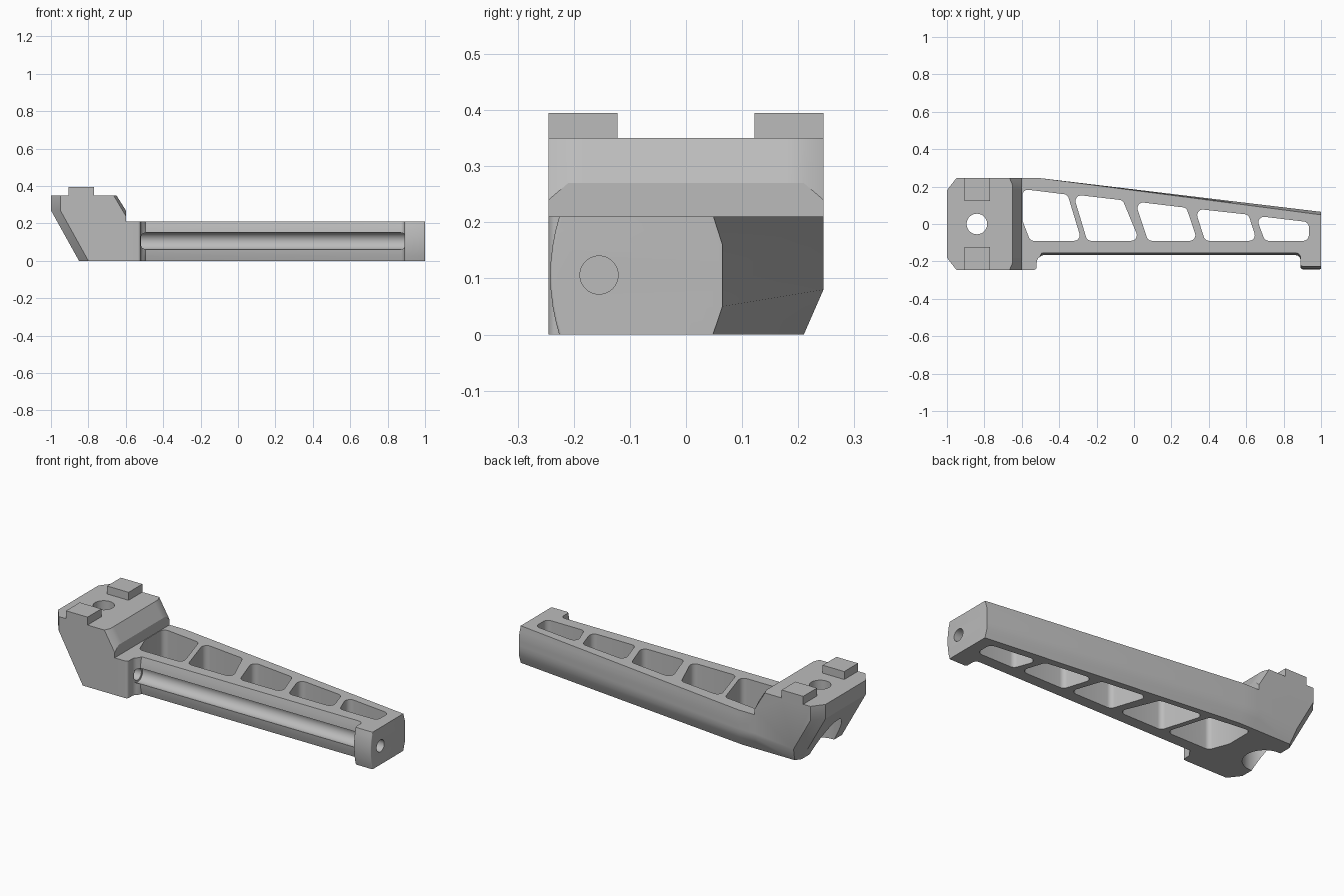
import bpy, bmesh, math
from mathutils import Vector

if "Cube" in bpy.data.objects:
    bpy.data.objects.remove(bpy.data.objects["Cube"], do_unlink=True)

metal = bpy.data.materials.new("matte grey metal")
metal.use_nodes = True
GREY = (0.5, 0.5, 0.5, 1)
metal.diffuse_color = GREY
metal.node_tree.nodes["Principled BSDF"].inputs["Base Color"].default_value = GREY


def loft(name, rings):
    """Solid through matching rings of points, capped at both ends."""
    bm = bmesh.new()
    loops = [[bm.verts.new(p) for p in ring] for ring in rings]
    for a, b in zip(loops, loops[1:]):
        for i in range(len(a)):
            j = (i + 1) % len(a)
            bm.faces.new((a[i], a[j], b[j], b[i]))
    bm.faces.new(loops[0])
    bm.faces.new(loops[-1])
    bmesh.ops.recalc_face_normals(bm, faces=bm.faces)
    mesh = bpy.data.meshes.new(name)
    bm.to_mesh(mesh)
    bm.free()
    mesh.materials.append(metal)
    obj = bpy.data.objects.new(name, mesh)
    bpy.context.collection.objects.link(obj)
    return obj


def rounded(corners, segments=6):
    """Outline from (x, y, radius) corners with each radius filleted."""
    out = []
    for i, (x, y, radius) in enumerate(corners):
        p = Vector((x, y))
        if radius == 0:
            out.append(p)
            continue
        u = (Vector(corners[i - 1][:2]) - p).normalized()
        v = (Vector(corners[(i + 1) % len(corners)][:2]) - p).normalized()
        half = u.angle(v) / 2
        centre = p + (u + v).normalized() * radius / math.sin(half)
        start = p + u * radius / math.tan(half) - centre
        end = p + v * radius / math.tan(half) - centre
        sweep = start.angle(end)
        for k in range(segments + 1):
            t = k / segments
            arc = start * math.sin((1 - t) * sweep) + end * math.sin(t * sweep)
            out.append(centre + arc / math.sin(sweep))
    return out


def prism(name, outline, z0, z1):
    return loft(name, [[(p[0], p[1], z) for p in outline] for z in (z0, z1)])


def box(name, x0, x1, y0, y1, z0, z1):
    return prism(name, [(x0, y0), (x1, y0), (x1, y1), (x0, y1)], z0, z1)


def rod(name, radius, start, end, sides=48):
    """Cylinder along x or z between two points."""
    along_x = start[0] != end[0]
    rings = []
    for c in (start, end):
        ring = []
        for k in range(sides):
            a = math.tau * k / sides
            s, t = radius * math.cos(a), radius * math.sin(a)
            ring.append((c[0], c[1] + s, c[2] + t) if along_x
                        else (c[0] + s, c[1] + t, c[2]))
        rings.append(ring)
    return loft(name, rings)


def combine(target, other, operation):
    mod = target.modifiers.new(other.name, "BOOLEAN")
    mod.operation, mod.solver, mod.object = operation, "EXACT", other
    bpy.context.view_layer.objects.active = target
    bpy.ops.object.modifier_apply(modifier=mod.name)
    bpy.data.objects.remove(other, do_unlink=True)


# Arm: tapered outline, with the front bowed and the back edges bevelled
outline = rounded([
    (-0.6, -0.245, 0), (-0.52, -0.245, 0.015), (-0.52, -0.17, 0.035),
    (0.89, -0.17, 0.025), (0.89, -0.242, 0.012), (1, -0.242, 0.005),
    (1, 0.065, 0), (-0.5, 0.245, 0), (-0.6, 0.245, 0)])
HEIGHT = 0.21


def arm_ring(z):
    ring = []
    for x, y in outline:
        taper = min(max((x + 0.5) / 1.5, 0), 1)
        if y > 0.05:
            low, depth = 0.08 - 0.03 * taper, 0.035 - 0.018 * taper
            y -= depth * max(0, 1 - z / low)
            y -= 0.016 * taper * max(0, (z - 0.16) / 0.05)
        elif x > -0.5:
            y += 0.016 * (2 * z / HEIGHT - 1) ** 2
        ring.append((x, y, z))
    return ring


body = loft("bracket_body", [arm_ring(z) for z in
                             (0, 0.025, 0.05, 0.08, 0.105, 0.13, 0.16, 0.185, HEIGHT)])

# Five slanted through pockets
R = 0.03
pockets = [
    [(-0.597, 0.187), (-0.355, 0.157), (-0.28, -0.09), (-0.555, -0.09), (-0.597, 0.02)],
    [(-0.325, 0.158), (-0.06, 0.127), (0.03, -0.09), (-0.25, -0.09)],
    [(0.005, 0.12), (0.28, 0.087), (0.34, -0.09), (0.075, -0.09)],
    [(0.325, 0.082), (0.612, 0.05), (0.657, -0.09), (0.38, -0.09)],
    [(0.65, 0.044), (0.935, 0.01), (0.935, -0.09), (0.70, -0.09)]]
for corners in pockets:
    shape = rounded([(x, y, R if y != 0.02 else 0) for x, y in corners])
    combine(body, prism("pocket_cutter", shape, -0.1, 0.3), "DIFFERENCE")

# Head: slanted block with bevelled vertical corners, lofted across y
layers = [(-0.245, 0.05, 0.015, 0), (-0.21, 0.023, 0, 0), (-0.18, 0, 0, 0),
          (0.18, 0, 0, 0), (0.21, 0.023, 0, 0), (0.245, 0.05, 0.015, 0.08)]
head = loft("head", [[
    (-1 + l, y, 0.35), (-1 + l, y, 0.27), (-0.85 + l - b * 0.555, y, b),
    (-0.6, y, b), (-0.6, y, 0.27 - 2 * r), (-0.65 - r, y, 0.35)]
    for y, l, r, b in layers])
combine(body, head, "UNION")

# Two locating lugs on top
for side in (-1, 1):
    y0, y1 = sorted((side * 0.122, side * 0.245))
    combine(body, box("lug", -0.905, -0.77, y0, y1, 0.34, 0.395), "UNION")

# Mounting hole with a wide counterbore from below
combine(body, rod("hole_cutter", 0.055, (-0.84, 0, -0.1), (-0.84, 0, 0.5)), "DIFFERENCE")
combine(body, rod("bore_cutter", 0.11, (-0.84, 0, -0.1), (-0.84, 0, 0.2)), "DIFFERENCE")

# Rounded front channel and the coaxial hole through the end block
AXIS = (-0.155, 0.106)
combine(body, rod("channel_cutter", 0.046, (-0.52, *AXIS), (0.89, *AXIS)), "DIFFERENCE")
combine(body, rod("end_hole_cutter", 0.034, (-0.57, *AXIS), (1.1, *AXIS)), "DIFFERENCE")

bpy.ops.object.select_all(action="DESELECT")
body.select_set(True)
bpy.context.view_layer.objects.active = body
bpy.ops.object.shade_smooth_by_angle(angle=math.radians(28))
